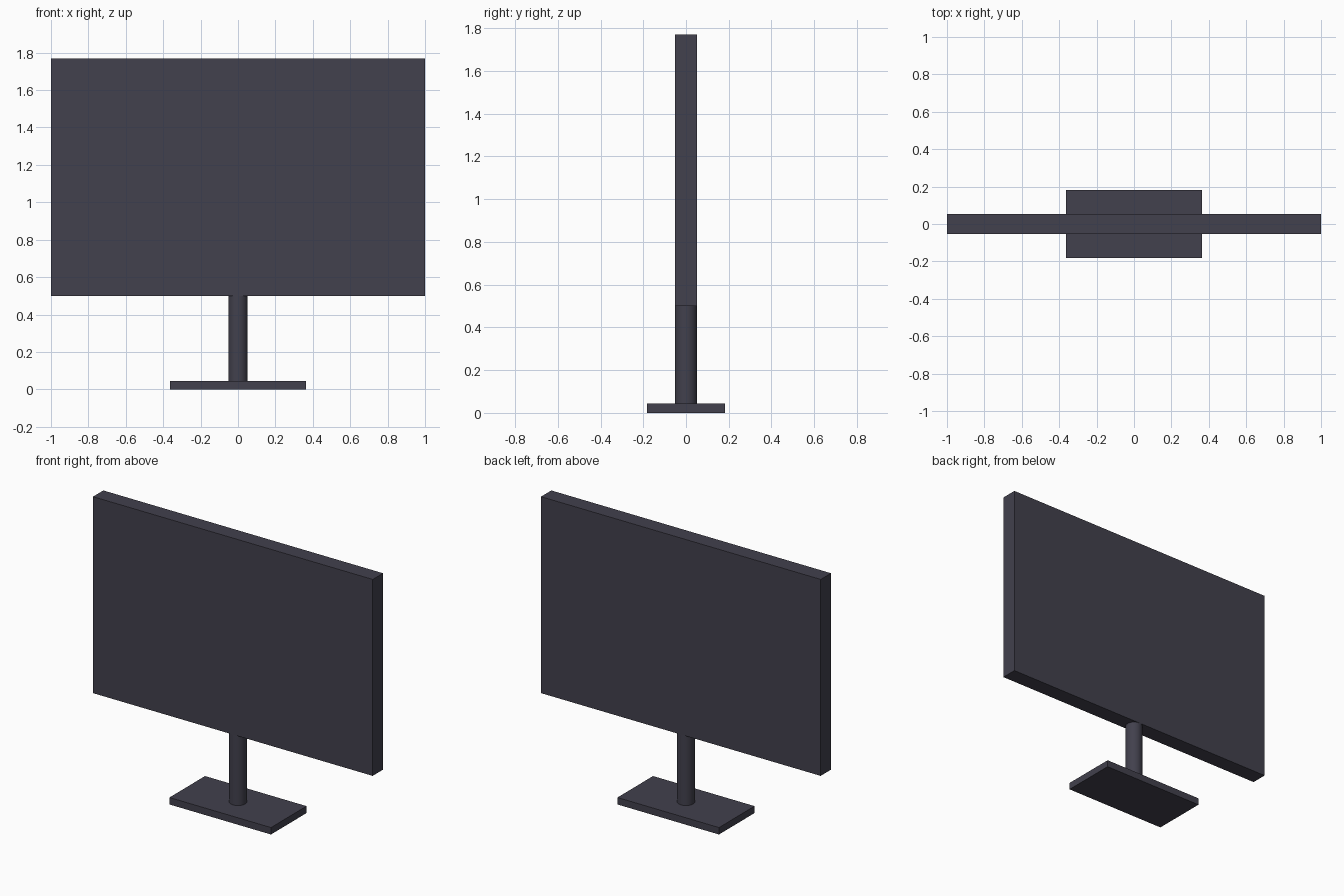
import bpy
import math

default = bpy.data.objects.get("Cube")
if default:
    bpy.data.objects.remove(default, do_unlink=True)

# Single dark slate plastic
slate = bpy.data.materials.new("dark_slate")
slate.use_nodes = True
colour = (0.054, 0.052, 0.074, 1.0)
slate.diffuse_color = colour
slate.node_tree.nodes["Principled BSDF"].inputs["Base Color"].default_value = colour


def finish(name):
    obj = bpy.context.object
    obj.name = name
    obj.data.name = name
    obj.data.materials.append(slate)
    return obj


def box(name, width, depth, bottom, top):
    bpy.ops.mesh.primitive_cube_add(size=1, location=(0, 0, (bottom + top) / 2))
    obj = finish(name)
    obj.scale = (width, depth, top - bottom)
    bpy.ops.object.transform_apply(location=False, rotation=False, scale=True)
    return obj


BASE_TOP = 0.045
SCREEN_BOTTOM = 0.5

# Flat foot and display panel
box("stand_base", 0.726, 0.363, 0, BASE_TOP)
box("screen_panel", 2.0, 0.105, SCREEN_BOTTOM, 1.77)

# Round pole joining them
bpy.ops.mesh.primitive_cylinder_add(
    vertices=32, radius=0.052, depth=SCREEN_BOTTOM - BASE_TOP,
    location=(0, 0, (SCREEN_BOTTOM + BASE_TOP) / 2))
finish("stand_pole")
bpy.ops.object.shade_smooth_by_angle(angle=math.radians(30))
